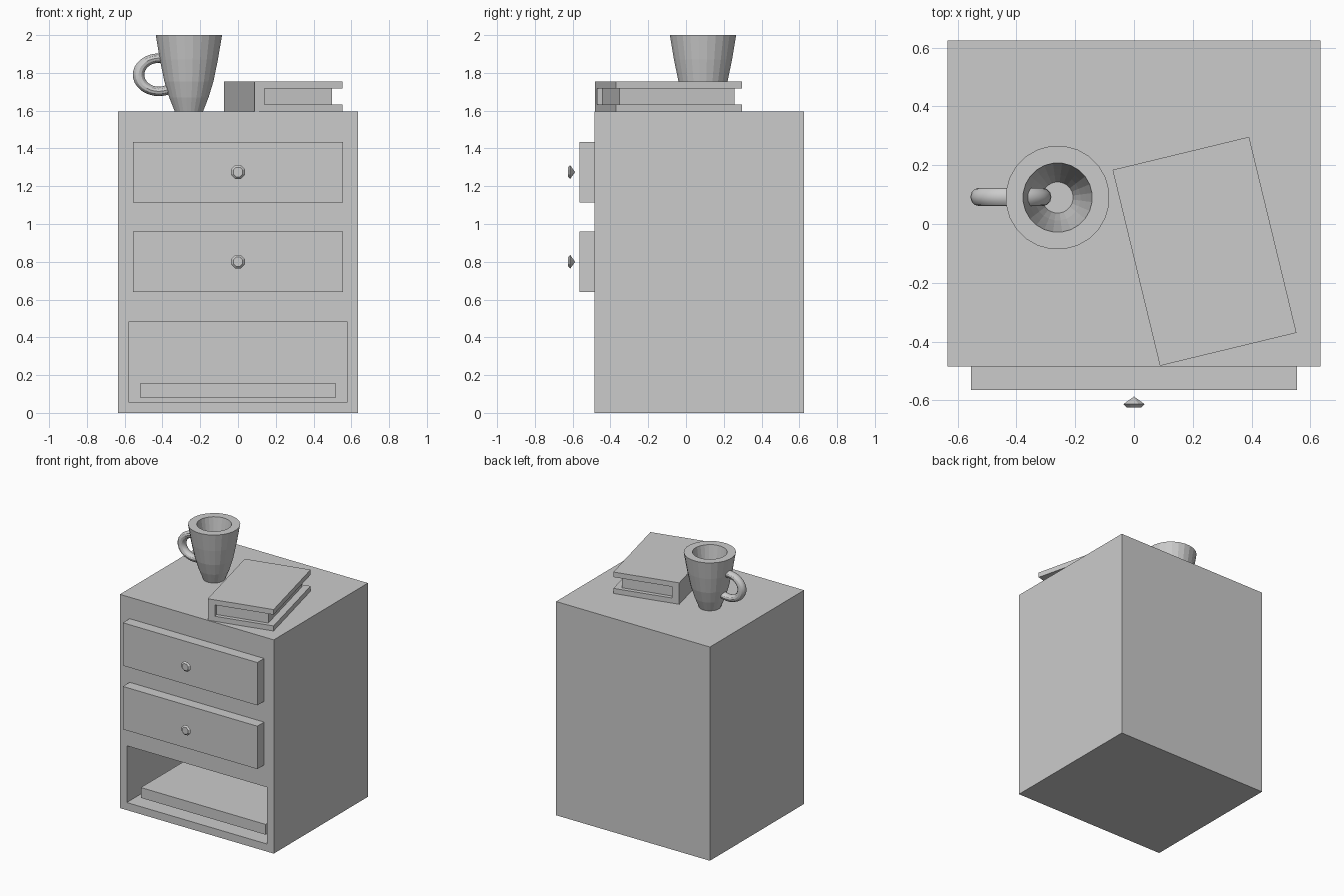
import bpy, bmesh
from math import sin, cos, pi, radians
from mathutils import Matrix, Vector

if "Cube" in bpy.data.objects:
    bpy.data.objects.remove(bpy.data.objects["Cube"])


def finish(name, bm):
    bmesh.ops.recalc_face_normals(bm, faces=bm.faces)
    me = bpy.data.meshes.new(name)
    bm.to_mesh(me)
    bm.free()
    ob = bpy.data.objects.new(name, me)
    bpy.context.collection.objects.link(ob)
    return ob


def box_bm(x0, x1, y0, y1, z0, z1):
    bm = bmesh.new()
    bmesh.ops.create_cube(bm, size=1)
    for v in bm.verts:
        v.co = ((x0 + x1) / 2 + v.co.x * (x1 - x0),
                (y0 + y1) / 2 + v.co.y * (y1 - y0),
                (z0 + z1) / 2 + v.co.z * (z1 - z0))
    return bm


def lathe(name, profile, sides, matrix):
    """Revolve (radius, height) points round z; radius 0 makes a tip."""
    bm = bmesh.new()
    rings = []
    for r, h in profile:
        n = sides if r > 0 else 1
        rings.append([bm.verts.new(matrix @ Vector((r * cos(2 * pi * (i + .5) / sides),
                                                    r * sin(2 * pi * (i + .5) / sides), h)))
                      for i in range(n)])
    for a, b in zip(rings, rings[1:]):
        for i in range(sides):
            j = (i + 1) % sides
            quad = [a[i % len(a)], a[j % len(a)], b[j % len(b)], b[i % len(b)]]
            bm.faces.new(list(dict.fromkeys(quad)))
    for ring in (rings[0], rings[-1]):
        if len(ring) > 2:
            bm.faces.new(ring)
    return finish(name, bm)


# Cabinet with an open compartment pushed in from the front face
bm = box_bm(-.635, .635, -.485, .625, 0, 1.595)
front = min(bm.faces, key=lambda f: f.calc_center_median().y)
bmesh.ops.inset_region(bm, faces=[front], thickness=.08)
for v in front.verts:
    if v.co.z > 1:
        v.co.z = .48
back = bmesh.ops.extrude_discrete_faces(bm, faces=[front])["faces"]
for v in back[0].verts:
    v.co.y = .545
finish("cabinet", bm)

# Shelf board inside the compartment
finish("shelf_board", box_bm(-.515, .515, -.41, .51, .08, .157))

# Drawers with gem-shaped knobs
for label, z in (("lower", .80), ("upper", 1.275)):
    finish(label + "_drawer", box_bm(-.555, .555, -.565, -.485, z - .16, z + .16))
    lathe(label + "_knob", [(0, .587), (.039, .613), (.027, .624)], 8,
          Matrix.Translation((0, 0, z)) @ Matrix.Rotation(pi / 2, 4, 'X'))

# Mug: outside, flat rim, then inside
lathe("mug", [(.075, 1.595), (.105, 1.67), (.131, 1.755), (.155, 1.87), (.177, 2.0),
              (.118, 2.0), (.098, 1.87), (.078, 1.755), (.053, 1.655)], 24,
      Matrix.Translation((-.26, .09, 0)))

# Mug handle: stretched ring
bpy.ops.mesh.primitive_torus_add(major_segments=32, minor_segments=12,
                                 major_radius=.088, minor_radius=.025,
                                 location=(-.419, .092, 1.79),
                                 rotation=(pi / 2, 0, 0))
handle = bpy.context.object
handle.name = "mug_handle"
handle.scale = (1.22, 1, 1.25)
bpy.ops.object.shade_smooth_by_angle()

# Book: C-shaped cover section extruded along its length, plus page block
place = Matrix.Translation((.24, -.093, 1.595)) @ Matrix.Rotation(radians(13.6), 4, 'Z')
section = [(-.239, 0), (.239, 0), (.239, .038), (-.186, .038),
           (-.186, .122), (.239, .122), (.239, .16), (-.239, .16)]
bm = bmesh.new()
face = bm.faces.new([bm.verts.new((x, -.343, z)) for x, z in section])
new = bmesh.ops.extrude_face_region(bm, geom=[face])["geom"]
bmesh.ops.translate(bm, vec=(0, .686, 0),
                    verts=[g for g in new if isinstance(g, bmesh.types.BMVert)])
finish("book_cover", bm).matrix_world = place
finish("book_pages", box_bm(-.186, .189, -.313, .313, .038, .122)).matrix_world = place
